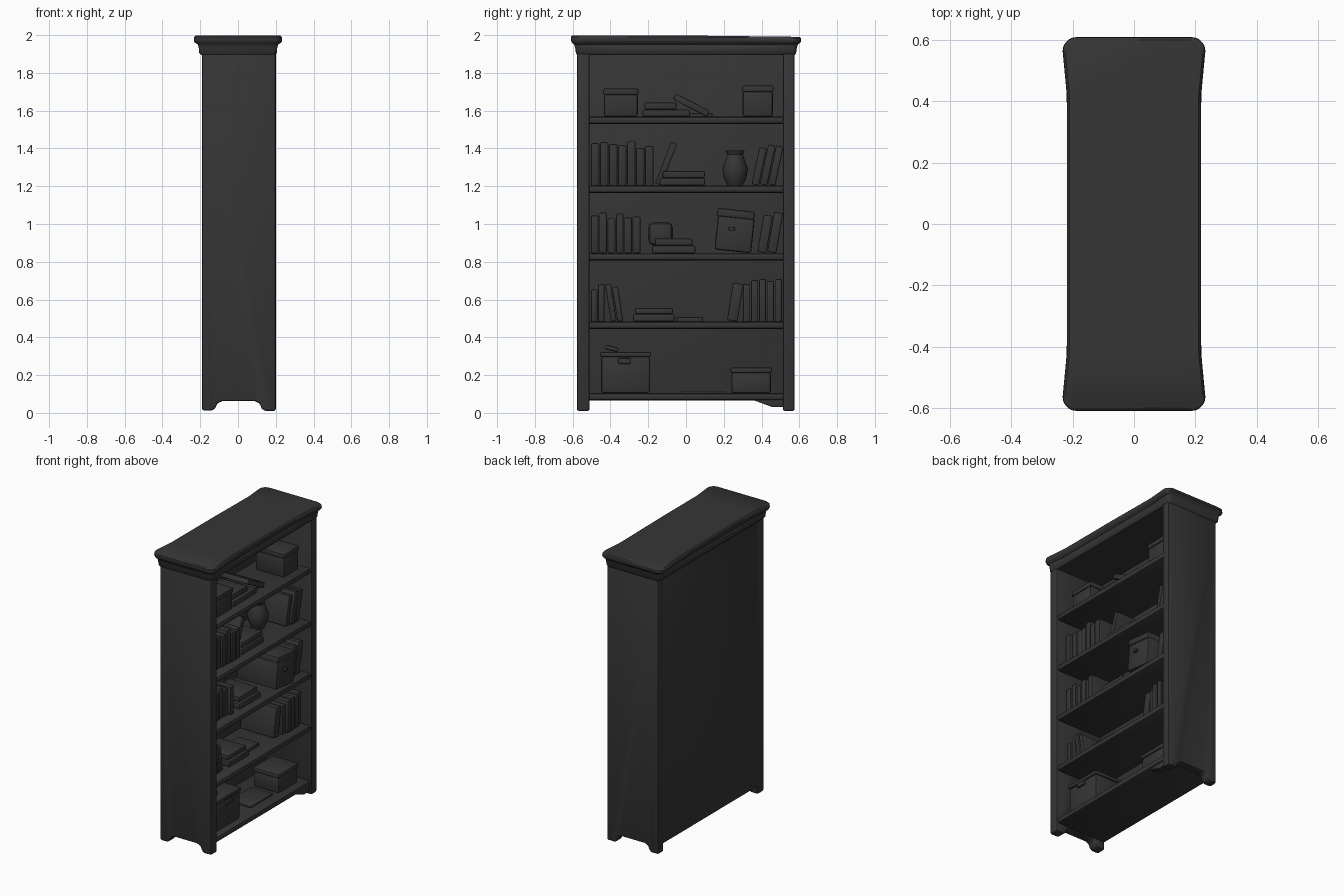
import bpy, bmesh, math, random
from mathutils import Matrix, Vector

if "Cube" in bpy.data.objects:
    bpy.data.objects.remove(bpy.data.objects["Cube"])

random.seed(4)
mat = bpy.data.materials.new("charcoal")
mat.diffuse_color = (0.036, 0.036, 0.036, 1)
mat.use_nodes = True
mat.node_tree.nodes["Principled BSDF"].inputs["Base Color"].default_value = mat.diffuse_color


def finish(bm, name, bevel=0.0, segs=2):
    """Soften edges, then turn the bmesh into a smooth-shaded object."""
    bmesh.ops.recalc_face_normals(bm, faces=bm.faces)
    if bevel:
        edges = [e for e in bm.edges if e.calc_face_angle(0) > 0.5]
        bmesh.ops.bevel(bm, geom=edges, offset=bevel, segments=segs,
                        profile=0.5, affect='EDGES', clamp_overlap=True)
    me = bpy.data.meshes.new(name)
    bm.to_mesh(me)
    bm.free()
    me.materials.append(mat)
    ob = bpy.data.objects.new(name, me)
    bpy.context.collection.objects.link(ob)
    bpy.ops.object.select_all(action='DESELECT')
    ob.select_set(True)
    bpy.context.view_layer.objects.active = ob
    bpy.ops.object.shade_smooth_by_angle(angle=math.radians(40))
    return ob


def box(name, x0, x1, y0, y1, z0, z1, bevel=0.008, lean=0):
    """Box between limits; lean (degrees) tips it towards +y on its lower corner."""
    bm = bmesh.new()
    w, h = y1 - y0, z1 - z0
    bmesh.ops.create_cube(bm, size=1)
    bmesh.ops.scale(bm, vec=(x1 - x0, w, h), verts=bm.verts)
    bmesh.ops.translate(bm, vec=(0, 0, h / 2), verts=bm.verts)
    a = math.radians(lean)
    bmesh.ops.rotate(bm, cent=(0, 0, 0), matrix=Matrix.Rotation(-a, 3, 'X'), verts=bm.verts)
    lift = w / 2 * abs(math.sin(a))
    bmesh.ops.translate(bm, vec=((x0 + x1) / 2, (y0 + y1) / 2, z0 + lift), verts=bm.verts)
    return finish(bm, name, bevel)


def prism(name, pts, axis, a, b, bevel=0.008):
    """Extrude a profile: axis 'y' takes (x, z) points, axis 'x' takes (y, z)."""
    bm = bmesh.new()
    to3 = (lambda p: (p[0], a, p[1])) if axis == 'y' else (lambda p: (a, p[0], p[1]))
    f = bm.faces.new([bm.verts.new(to3(p)) for p in pts])
    ext = bmesh.ops.extrude_face_region(bm, geom=[f])
    d = Vector((0, b - a, 0)) if axis == 'y' else Vector((b - a, 0, 0))
    bmesh.ops.translate(bm, vec=d, verts=[g for g in ext['geom'] if isinstance(g, bmesh.types.BMVert)])
    return finish(bm, name, bevel)


# Side panels with an arched cut-out between the feet
side = [(-.19, .012), (-.135, .012), (-.12, .025), (-.11, .05), (-.085, .062),
        (.09, .062), (.115, .05), (.125, .025), (.14, .01), (.2, .01),
        (.2, 1.92), (-.19, 1.92)]
for nm, y0, y1 in (("side_panel_left", -.578, -.51), ("side_panel_right", .513, .575)):
    prism(nm, side, 'y', y0, y1, .011)

# Back panel, bottom board and shelves
box("back_panel", -.188, -.15, -.54, .54, .065, 1.93)
SURF = [.105, .483, .845, 1.203, 1.568]
for i, z in enumerate(SURF):
    box(f"shelf_{i + 1}", -.18, .192, -.53, .53, z - .038, z, .013)
# Small bracket beside the right front foot
prism("foot_bracket", [(.35, .07), (.46, .03), (.52, .03), (.52, .07)], 'x', .13, .185, .006)


# Cornice: stacked rounded outlines, slightly waisted front and back
def outline(hx, hy, r=.045):
    pts = []
    for sx, sy, a0 in ((1, 1, 0), (-1, 1, 90), (-1, -1, 180), (1, -1, 270)):
        for k in range(6):
            a = math.radians(a0 + k * 18)
            pts.append((sx * (hx - r) + r * math.cos(a), sy * (hy - r) + r * math.sin(a)))
        if sx * sy < 0:      # front and back long edges get extra points
            for k in range(1, 8):
                t = k / 8
                y = sy * (hy - r) * (1 - 2 * t)
                pts.append((sx * (hx - .014 * min(1, 2.5 * math.sin(math.pi * t)) * (hx > .21)), y))
    return pts


bm = bmesh.new()
rings = []
for hx, hy, z, r in ((.196, .576, 1.895, .015), (.205, .583, 1.905, .02), (.208, .587, 1.935, .02),
                     (.213, .592, 1.95, .03), (.228, .604, 1.96, .04), (.233, .61, 1.975, .045),
                     (.232, .609, 1.99, .045), (.224, .601, 1.998, .045)):
    rings.append([bm.verts.new((x, y, z - .012 * max(0, y) * (z > 1.96)))
                  for x, y in outline(hx, hy, r)])
for lo, hi in zip(rings, rings[1:]):
    n = len(lo)
    for i in range(n):
        bm.faces.new((lo[i], lo[(i + 1) % n], hi[(i + 1) % n], hi[i]))
bm.faces.new(rings[0][::-1])
bm.faces.new(rings[-1])
finish(bm, "cornice")


def books(name, y0, y1, z, heights, lean=0):
    """A row of upright books filling y0..y1 with varied spine depth."""
    w = (y1 - y0) / len(heights)
    for i, h in enumerate(heights):
        front = .13 + random.uniform(-.012, .012)
        box(f"{name}_{i + 1}", -.14, front, y0 + i * w + .002, y0 + (i + 1) * w - .002,
            z, z + h, .007, lean)


# Bottom shelf: basket with lid and handle, low box, loose sheet
z = SURF[0]
box("basket", -.11, .15, -.45, -.19, z, .3, .014)
box("basket_lid", -.115, .157, -.455, -.185, .295, .322, .01)
box("basket_handle", .15, .168, -.36, -.29, .26, .29, .007)
box("basket_cloth", -.04, .1, -.43, -.36, .32, .345, .01, 14)
box("low_box", -.05, .14, .24, .45, z, .215, .014)
box("low_box_lid", -.055, .145, .235, .455, .21, .24, .01)
box("loose_sheet", -.05, .12, -.03, .21, z, .117, .004)

# Second shelf: books at both ends, flat books between
z = SURF[1]
books("second_shelf_left_book", -.505, -.43, z, (.17, .2))
books("second_shelf_tilted_book", -.40, -.33, z, (.2, .185), -9)
box("second_shelf_flat_book", -.1, .13, -.28, -.06, z, z + .04, .009)
box("second_shelf_top_book", -.09, .115, -.27, -.07, z + .04, z + .072, .009)
box("second_shelf_thin_book", -.06, .1, -.05, .09, z, z + .025, .006)
books("second_shelf_leaning_book", .215, .275, z, (.2,), 9)
books("second_shelf_right_book", .30, .51, z, (.2, .22, .225, .215, .225))

# Third shelf: books, flat stack, tilted case
z = SURF[2]
books("third_shelf_left_book", -.505, -.24, z, (.2, .215, .185, .21, .19, .195))
box("third_shelf_flat_book", -.1, .14, -.18, .05, z, z + .04, .009)
box("third_shelf_top_book", -.09, .125, -.165, .035, z + .04, z + .078, .009)
box("third_shelf_figure", -.13, -.03, -.2, -.07, z + .04, z + .165, .03)
case = box("case", -.12, .185, .15, .345, z, 1.03, .013, 6)
box("case_lid", -.125, .19, .162, .362, 1.02, 1.065, .012, 6)
box("case_clasp", .18, .202, .225, .26, .965, .985, .006)
books("third_shelf_leaning_book", .375, .48, z, (.2, .215), 10)

# Fourth shelf: long book row, open book, vase, leaning books
z = SURF[3]
books("fourth_shelf_left_book", -.505, -.17, z, (.225, .23, .22, .215, .235, .2, .21))
box("fourth_shelf_slanted_book", -.13, .09, -.165, -.13, z, z + .235, .006, 21)
box("fourth_shelf_flat_book", -.1, .13, -.14, .1, z, z + .04, .009)
box("fourth_shelf_top_book", -.09, .12, -.125, .1, z + .04, z + .078, .009)
books("fourth_shelf_leaning_book", .345, .475, z, (.2, .215, .21), 12)
# Vase turned from a short profile
bm = bmesh.new()
prof = [(0, 0), (.04, 0), (.06, .04), (.068, .09), (.05, .14), (.04, .165), (.05, .185), (0, .185)]
vs = [bm.verts.new((r, 0, h)) for r, h in prof]
es = [bm.edges.new(p) for p in zip(vs, vs[1:])]
bmesh.ops.spin(bm, geom=vs + es, cent=(0, 0, 0), axis=(0, 0, 1), angle=2 * math.pi, steps=20)
bmesh.ops.remove_doubles(bm, verts=bm.verts, dist=1e-4)
bmesh.ops.translate(bm, vec=(-.03, .26, z), verts=bm.verts)
finish(bm, "vase")

# Top shelf: two boxes, flat stack and a fallen book
z = SURF[4]
for nm, y0, y1, x0, h in (("left_box", -.435, -.255, -.11, .15), ("right_box", .3, .46, -.08, .165)):
    box(nm, x0, .14, y0, y1, z, z + h - .03, .013)
    box(nm + "_lid", x0 - .004, .144, y0 - .004, y1 + .004, z + h - .035, z + h, .01)
box("top_shelf_flat_book", -.1, .13, -.23, .02, z, z + .038, .009)
box("top_shelf_upper_book", -.09, .11, -.22, -.05, z + .038, z + .076, .009)
box("top_shelf_fallen_book", -.09, .12, .1, .135, z, z + .2, .007, -63)
box("top_shelf_thin_book", -.05, .1, .0, .14, z, z + .02, .006)
